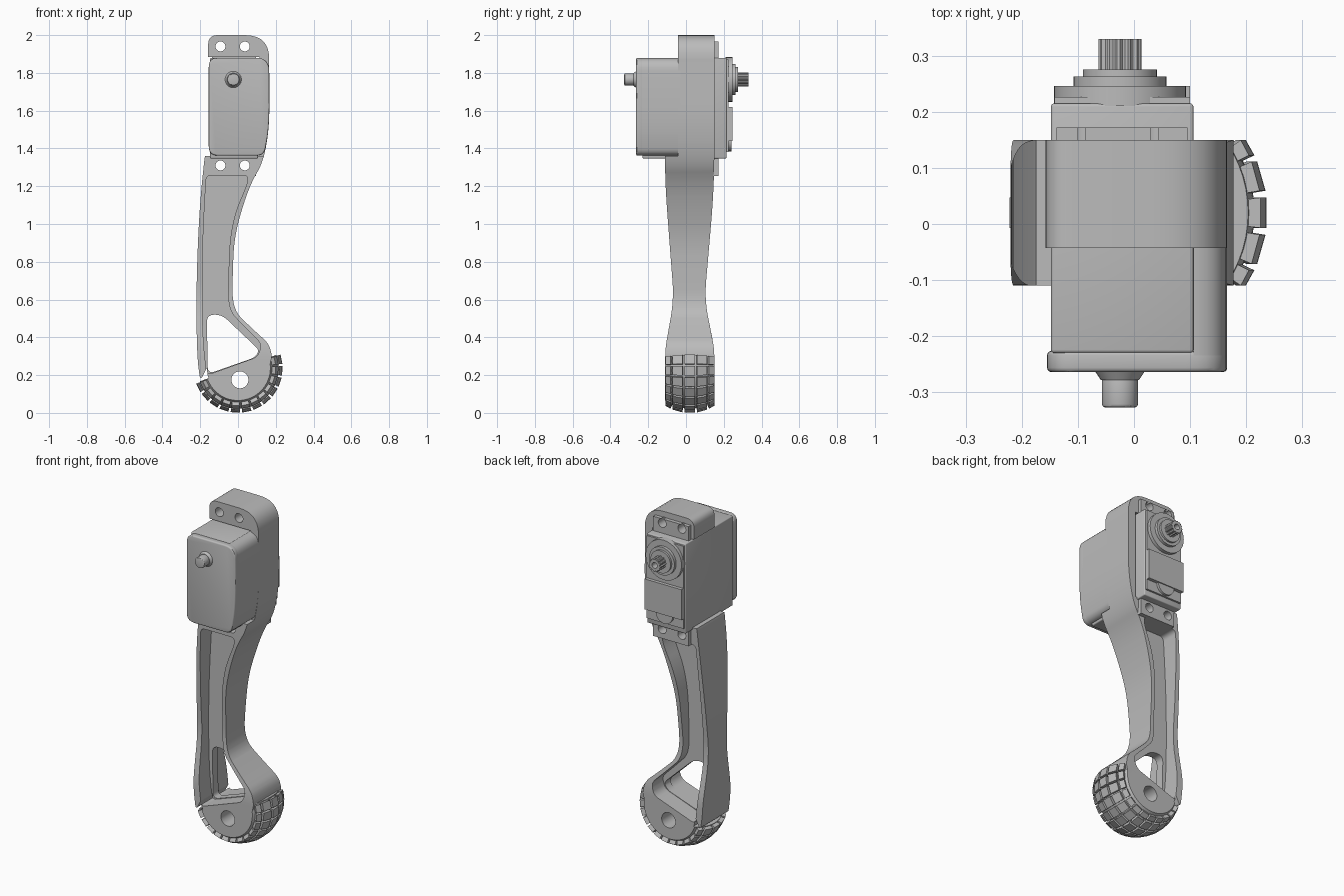
import bpy, bmesh, math
from math import sin, cos, radians, pi
from mathutils import Vector, Matrix

if "Cube" in bpy.data.objects:
    bpy.data.objects.remove(bpy.data.objects["Cube"], do_unlink=True)

GREY = (0.5, 0.5, 0.5, 1)
grey = bpy.data.materials.new("plain_grey")
grey.use_nodes = True
grey.diffuse_color = GREY
grey.node_tree.nodes["Principled BSDF"].inputs["Base Color"].default_value = GREY


def finish(name, bm):
    bmesh.ops.recalc_face_normals(bm, faces=bm.faces[:])
    mesh = bpy.data.meshes.new(name)
    bm.to_mesh(mesh)
    bm.free()
    mesh.materials.append(grey)
    obj = bpy.data.objects.new(name, mesh)
    bpy.context.collection.objects.link(obj)
    return obj


def loft(name, *solids):
    """Each solid is a list of matching rings, skinned and capped."""
    bm = bmesh.new()
    for rings in solids:
        vs = [[bm.verts.new(p) for p in ring] for ring in rings]
        n = len(vs[0])
        for a, b in zip(vs, vs[1:]):
            for i in range(n):
                j = (i + 1) % n
                bm.faces.new((a[i], a[j], b[j], b[i]))
        bm.faces.new(vs[0])
        bm.faces.new(vs[-1])
    return finish(name, bm)


def prism(name, pts, y0, y1):
    return loft(name, [[(x, y, z) for x, z in pts] for y in (y0, y1)])


def box(name, x0, x1, y0, y1, z0, z1):
    return prism(name, [(x0, z0), (x1, z0), (x1, z1), (x0, z1)], y0, y1)


def cylinder(name, x, z, y0, y1, r0, r1=None):
    bm = bmesh.new()
    m = Matrix.Translation((x, (y0 + y1) / 2, z)) @ Matrix.Rotation(-pi / 2, 4, 'X')
    bmesh.ops.create_cone(bm, cap_ends=True, segments=40, radius1=r0,
                          radius2=r0 if r1 is None else r1, depth=y1 - y0, matrix=m)
    return finish(name, bm)


def rounded(pts, default=1.0, steps=7):
    """Round each corner of a closed outline; a third value sets the reach."""
    out = []
    for i, p in enumerate(pts):
        c = Vector(p[:2])
        reach = p[2] if len(p) > 2 else default
        if reach == 0:
            out.append(tuple(c))
            continue
        a, b = (Vector(q[:2]) - c for q in (pts[i - 1], pts[(i + 1) % len(pts)]))
        a, b = (c + v.normalized() * min(reach, v.length * 0.499) for v in (a, b))
        for k in range(steps + 1):
            t = k / steps
            out.append(tuple(a * (1 - t) ** 2 + c * 2 * t * (1 - t) + b * t * t))
    return out


def boolean(obj, cutters, operation='DIFFERENCE'):
    for c in cutters:
        c.hide_render = True
        mod = obj.modifiers.new("cut", 'BOOLEAN')
        mod.solver = 'EXACT'
        mod.operation = operation
        mod.object = c
    bake(obj)


def bake(obj):
    deps = bpy.context.evaluated_depsgraph_get()
    mesh = bpy.data.meshes.new_from_object(obj.evaluated_get(deps))
    obj.modifiers.clear()
    obj.data = mesh
    mesh.materials.clear()
    mesh.materials.append(grey)


def bevel(obj, width):
    mod = obj.modifiers.new("bevel", 'BEVEL')
    mod.width = width
    mod.segments = 3
    mod.limit_method = 'ANGLE'
    mod.angle_limit = radians(40)
    bake(obj)


FX, FY, FZ, TILT = 0.0, 0.02, 0.237, 19   # foot ball centre and tilt
SX, SZ = -0.025, 1.765                    # servo shaft axis


def ball(r, ang, lat):
    a, l = radians(ang), radians(lat)
    return (FX + r * cos(l) * cos(a), FY + r * sin(l), FZ + r * cos(l) * sin(a))


# Leg frame: front outline met with a side outline
lower = [(FX + 0.165 * cos(radians(a)), FZ + 0.165 * sin(radians(a)), 0)
         for a in range(0, -181, -12)]
outline = rounded([(-0.158, 2, 0.05), (0.165, 2, 0.13), (0.165, 1.75), (0.167, 1.52),
                   (0.135, 1.33), (0.07, 1.22), (0.02, 1.08), (-0.02, 0.92),
                   (-0.028, 0.75), (-0.03, 0.55), (0.06, 0.46), (0.165, 0.365, 0.04),
                   (0.18, 0.3, 0.02)] + lower +
                  [(-0.2, 0.17, 0.03), (-0.217, 0.3), (-0.221, 0.6), (-0.214, 0.87),
                   (-0.2, 1.13), (-0.176, 1.36, 0.02), (-0.158, 1.4, 0), (-0.158, 1.88, 0)])
leg = prism("leg_frame", outline, -0.5, 0.5)
side = rounded([(-0.043, 2.1, 0), (-0.043, 1.36, 0), (-0.11, 1.36, 0), (-0.11, 1.2, 0.2),
                (-0.064, 0.6, 0.1), (-0.11, 0.34, 0.05), (-0.11, -0.1, 0),
                (0.15, -0.1, 0), (0.15, 0.34, 0.05), (0.098, 0.6, 0.1),
                (0.15, 1.2, 0.2), (0.15, 2.1, 0)])
side_cut = loft("side_cutter", [[(x, y, z) for y, z in side] for x in (-0.6, 0.6)])
boolean(leg, [side_cut], 'INTERSECT')

# Pockets on both faces, triangular window, servo bay and screw holes
pocket = rounded([(-0.168, 1.258, 0.03), (0.056, 1.258, 0.03), (0.045, 1.2),
                  (-0.013, 1.07), (-0.044, 0.92), (-0.05, 0.75), (-0.055, 0.55),
                  (0.02, 0.47), (0.125, 0.365, 0.03), (0.105, 0.297, 0.03),
                  (-0.165, 0.2, 0.03), (-0.187, 0.4), (-0.19, 0.7), (-0.185, 0.95)])
window = rounded([(-0.165, 0.52, 0.04), (-0.085, 0.52, 0.04), (0.115, 0.33, 0.03),
                  (0.085, 0.292, 0.02), (-0.16, 0.206, 0.04)])
holes = [cylinder("hole_cutter", x, z, -0.5, 0.5, 0.026)
         for x in (-0.093, 0.036) for z in (1.31, 1.94)]
axle = cylinder("axle_cutter", 0.01, 0.175, -0.5, 0.5, 0.045)
cutters = [prism("front_pocket_cutter", pocket, -0.5, -0.005),
           prism("back_pocket_cutter", pocket, 0.045, 0.5),
           prism("window_cutter", window, -0.4, 0.4),
           box("bay_cutter", -0.5, 0.115, -0.45, 0.45, 1.36, 1.885), axle]
boolean(leg, cutters + holes)

# Foot: half of a ball with flat sides
core = []
for i in range(13):
    y = -0.13 + 0.26 * i / 12
    lat = math.degrees(math.asin(y / 0.215))
    core.append([ball(0.215, TILT - 180 * k / 36, lat) for k in range(37)])
foot = loft("foot_core", core)
boolean(foot, [axle])

# Tread blocks around the foot
blocks = []
for row in range(12):
    a0 = TILT - 15 * row - 1.4
    a1 = a0 - 12.2
    for l0, l1 in ((-33, -25.5), (-22.5, -9.5), (-6.5, 6.5), (9.5, 22.5), (25.5, 33)):
        blocks.append([[ball(r, a, l) for a, l in
                        ((a0, l0), (a1, l0), (a1, l1), (a0, l1))] for r in (0.2, 0.238)])
tread = loft("foot_tread", *blocks)

# Servo cover: front plate plus the side wall
shape = rounded([(-0.155, 1.88, 0.05), (0.165, 1.88, 0.07), (0.167, 1.52, 0.15),
                 (0.138, 1.362, 0.04), (-0.155, 1.362, 0.05)])
cover = prism("servo_cover", shape, -0.264, -0.226)
bevel(cover, 0.008)
wall = prism("cover_wall", shape, -0.24, -0.03)
trim = box("wall_cutter", -0.5, 0.106, -0.5, 0.5, 1, 2.2)
boolean(wall, [trim])
cylinder("pivot_collar", SX, SZ, -0.278, -0.26, 0.034, 0.046)
pin = cylinder("pivot_pin", SX, SZ, -0.327, -0.27, 0.032)
bevel(pin, 0.006)

# Servo body and screw tabs
servo = box("servo_body", -0.148, 0.106, -0.23, 0.215, 1.347, 1.88)
bevel(servo, 0.006)
for name, z0, z1 in (("lower_tab", 1.255, 1.35), ("upper_tab", 1.87, 1.965)):
    tab = box(name, -0.138, 0.095, 0.145, 0.172, z0, z1)
    boolean(tab, holes)

# Servo back: gear cover, panel and stepped bearing
box("gear_cover", -0.142, 0.1, 0.21, 0.226, 1.38, 1.87)
box("back_panel", -0.142, 0.1, 0.22, 0.246, 1.44, 1.62)
cylinder("panel_round", SX, 1.44, 0.22, 0.24, 0.055)
for name, y0, y1, r in (("bearing_base", 0.21, 0.246, 0.118), ("bearing_step", 0.24, 0.263, 0.083),
                        ("bearing_ring", 0.255, 0.275, 0.066)):
    cylinder(name, SX, SZ, y0, y1, r)

# Splined output shaft with a screw hole
teeth = [(SX + r * cos(a), SZ + r * sin(a)) for a, r in
         ((2 * pi * k / 48, 0.038 if k % 4 < 2 else 0.033) for k in range(48))]
shaft = prism("output_shaft", teeth, 0.26, 0.33)
bore = cylinder("bore_cutter", SX, SZ, 0.29, 0.4, 0.017)
boolean(shaft, [bore])

# Remove cutters, then smooth the curved parts
for obj in cutters + holes + [side_cut, trim, bore]:
    bpy.data.objects.remove(obj, do_unlink=True)
bpy.ops.object.select_all(action='DESELECT')
for obj in bpy.context.scene.objects:
    if obj.type == 'MESH':
        obj.select_set(True)
        bpy.context.view_layer.objects.active = obj
bpy.ops.object.shade_smooth_by_angle(angle=radians(30))
